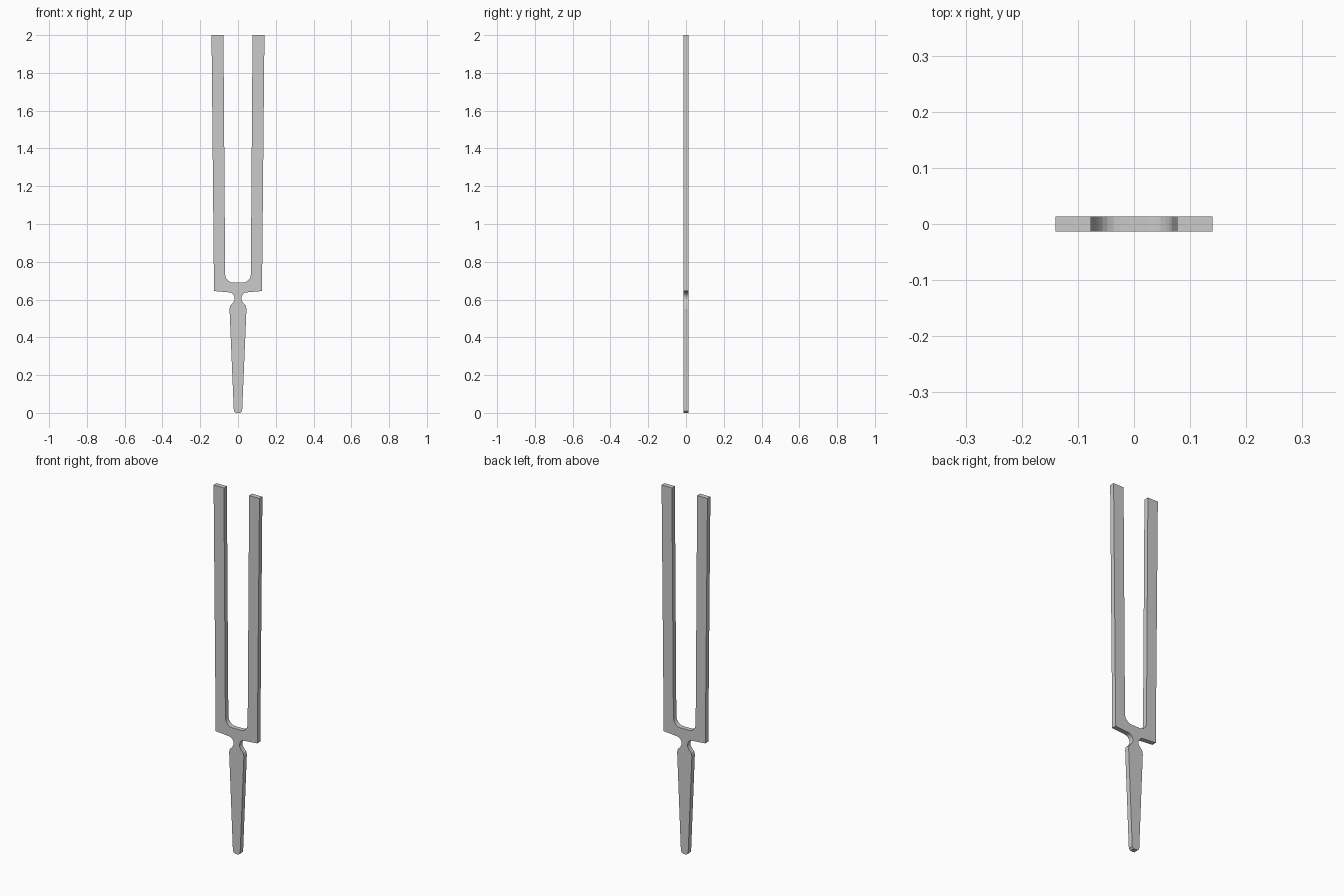
import bpy, bmesh
from math import sin, cos, radians

if "Cube" in bpy.data.objects:
    bpy.data.objects.remove(bpy.data.objects["Cube"])

HALF_DEPTH = 0.013


def arc(cx, cz, rx, rz, start, end, steps):
    """Points on an elliptical arc in the front plane."""
    return [(cx + rx * cos(radians(start + (end - start) * i / steps)),
             cz + rz * sin(radians(start + (end - start) * i / steps)))
            for i in range(steps + 1)]


# Right half of the outline, from the handle tip up and round to the crotch
half = [(0.012, 0.0), (0.022, 0.01), (0.044, 0.53), (0.045, 0.55), (0.041, 0.568)]
half += [(0.026, 0.585), (0.019, 0.597)]                   # shoulder into neck
half += arc(0.046, 0.605, 0.028, 0.033, 180, 90, 5)        # neck fillet
half += [(0.127, 0.645), (0.14, 2.0), (0.077, 2.0)]        # outer edge of prong
half += arc(0.026, 0.735, 0.042, 0.045, 0, -90, 6)         # rounded crotch

outline = half + [(-x, z) for x, z in reversed(half)]

# Flat tuning fork: outline face extruded through its thickness
bm = bmesh.new()
face = bm.faces.new([bm.verts.new((x, -HALF_DEPTH, z)) for x, z in outline])
new = bmesh.ops.extrude_face_region(bm, geom=[face], use_keep_orig=True)["geom"]
bmesh.ops.translate(bm, vec=(0, 2 * HALF_DEPTH, 0),
                    verts=[g for g in new if isinstance(g, bmesh.types.BMVert)])
bmesh.ops.recalc_face_normals(bm, faces=bm.faces)
mesh = bpy.data.meshes.new("tuning_fork")
bm.to_mesh(mesh)
bm.free()
fork = bpy.data.objects.new("tuning_fork", mesh)
bpy.context.collection.objects.link(fork)
